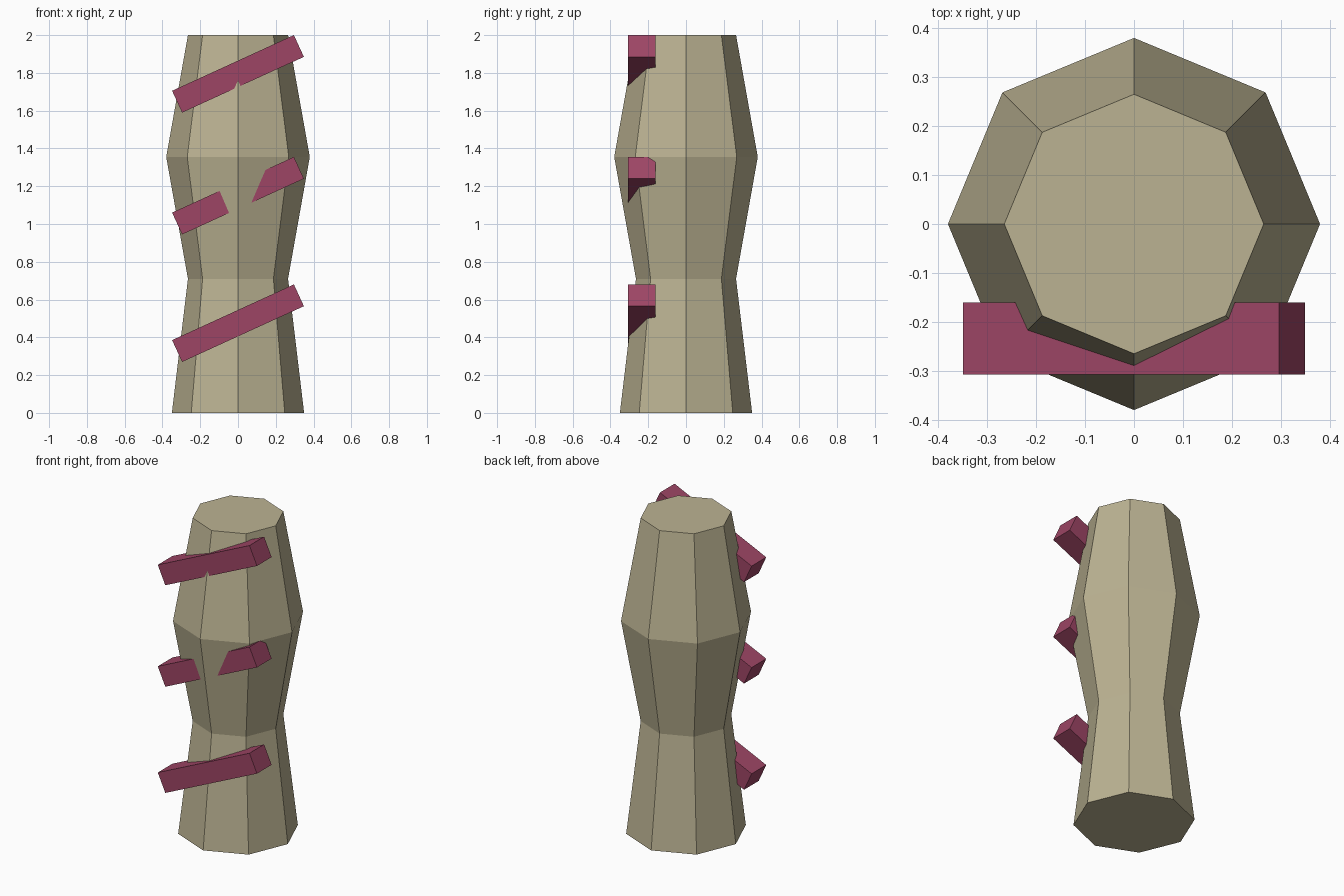
import bpy, bmesh, math

if "Cube" in bpy.data.objects:
    bpy.data.objects.remove(bpy.data.objects["Cube"])

def material(name, rgb):
    m = bpy.data.materials.new(name)
    m.diffuse_color = (*rgb, 1)
    m.use_nodes = True
    m.node_tree.nodes["Principled BSDF"].inputs["Base Color"].default_value = m.diffuse_color
    return m

tan = material("tan", (0.50, 0.45, 0.29))
plum = material("plum", (0.34, 0.06, 0.13))

def add_object(name, bm, mat):
    bmesh.ops.recalc_face_normals(bm, faces=bm.faces)
    mesh = bpy.data.meshes.new(name)
    bm.to_mesh(mesh)
    bm.free()
    mesh.materials.append(mat)
    obj = bpy.data.objects.new(name, mesh)
    bpy.context.collection.objects.link(obj)
    return obj

# Octagonal pillar lofted through (radius, height) rings
SIDES = 8
profile = [(0.35, 0), (0.265, 0.71), (0.38, 1.355), (0.265, 2)]
bm = bmesh.new()
rings = [[bm.verts.new((r * math.cos(math.tau * i / SIDES),
                        r * math.sin(math.tau * i / SIDES), z))
          for i in range(SIDES)] for r, z in profile]
for low, high in zip(rings, rings[1:]):
    for i in range(SIDES):
        j = (i + 1) % SIDES
        bm.faces.new((low[i], low[j], high[j], high[i]))
bm.faces.new(rings[0])
bm.faces.new(rings[-1])
add_object("pillar", bm, tan)

# Three slanted bands sunk into the front
for name, z in (("lower_band", 0.475), ("middle_band", 1.15), ("upper_band", 1.795)):
    bm = bmesh.new()
    bmesh.ops.create_cube(bm, size=1)
    bmesh.ops.scale(bm, verts=bm.verts, vec=(0.709, 0.147, 0.127))
    band = add_object(name, bm, plum)
    band.location = (0, -0.234, z)
    band.rotation_euler.y = -math.radians(24.6)
